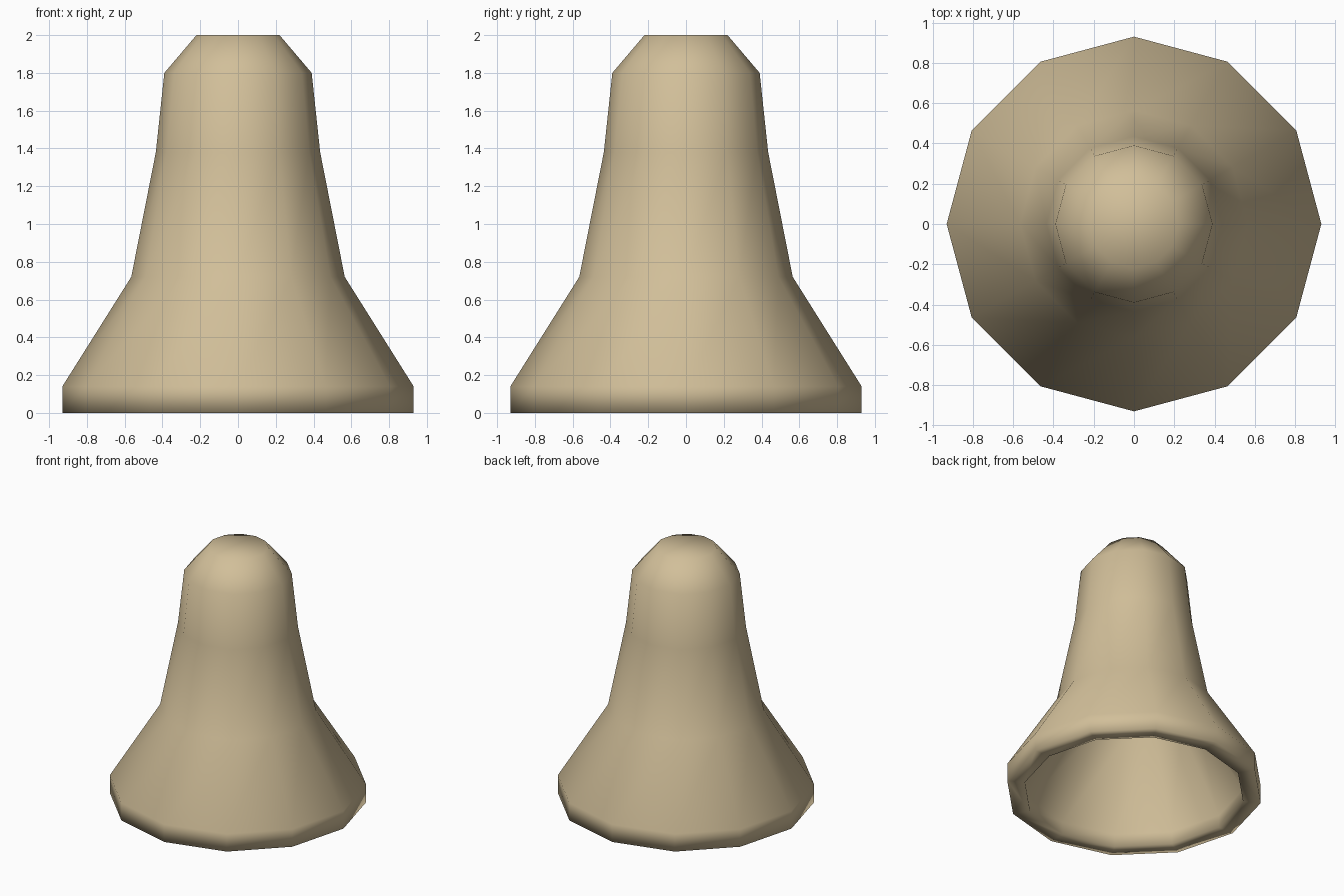
import bpy
import bmesh
from math import cos, sin, pi

if "Cube" in bpy.data.objects:
    bpy.data.objects.remove(bpy.data.objects["Cube"])

SIDES = 12
# Outer wall from rim to crown, then inner wall from crown down to the mouth
OUTER = [(0.93, 0.0), (0.93, 0.14), (0.565, 0.72), (0.435, 1.38), (0.39, 1.8), (0.22, 2.0)]
INNER = [(0.14, 1.88), (0.28, 1.72), (0.32, 1.36), (0.45, 0.68), (0.80, 0.10), (0.80, 0.0)]


def ring(bm, radius, z):
    return [bm.verts.new((radius * cos(2 * pi * i / SIDES), radius * sin(2 * pi * i / SIDES), z))
            for i in range(SIDES)]


def bridge(bm, a, b):
    for i in range(SIDES):
        j = (i + 1) % SIDES
        bm.faces.new((a[i], a[j], b[j], b[i]))


bm = bmesh.new()
outer = [ring(bm, r, z) for r, z in OUTER]
inner = [ring(bm, r, z) for r, z in INNER]

# Walls
for wall in (outer, inner):
    for a, b in zip(wall, wall[1:]):
        bridge(bm, a, b)
# Bottom lip, crown cap and inner ceiling
bridge(bm, inner[-1], outer[0])
bm.faces.new(outer[-1])
bm.faces.new(inner[0][::-1])
bmesh.ops.recalc_face_normals(bm, faces=bm.faces[:])
for f in bm.faces:
    f.smooth = True

mesh = bpy.data.meshes.new("bell")
bm.to_mesh(mesh)
bm.free()
bell = bpy.data.objects.new("bell", mesh)
bpy.context.collection.objects.link(bell)

# Tan finish
mat = bpy.data.materials.new("tan_brass")
mat.diffuse_color = (0.64, 0.52, 0.32, 1.0)
mat.use_nodes = True
mat.node_tree.nodes["Principled BSDF"].inputs["Base Color"].default_value = mat.diffuse_color
mesh.materials.append(mat)
